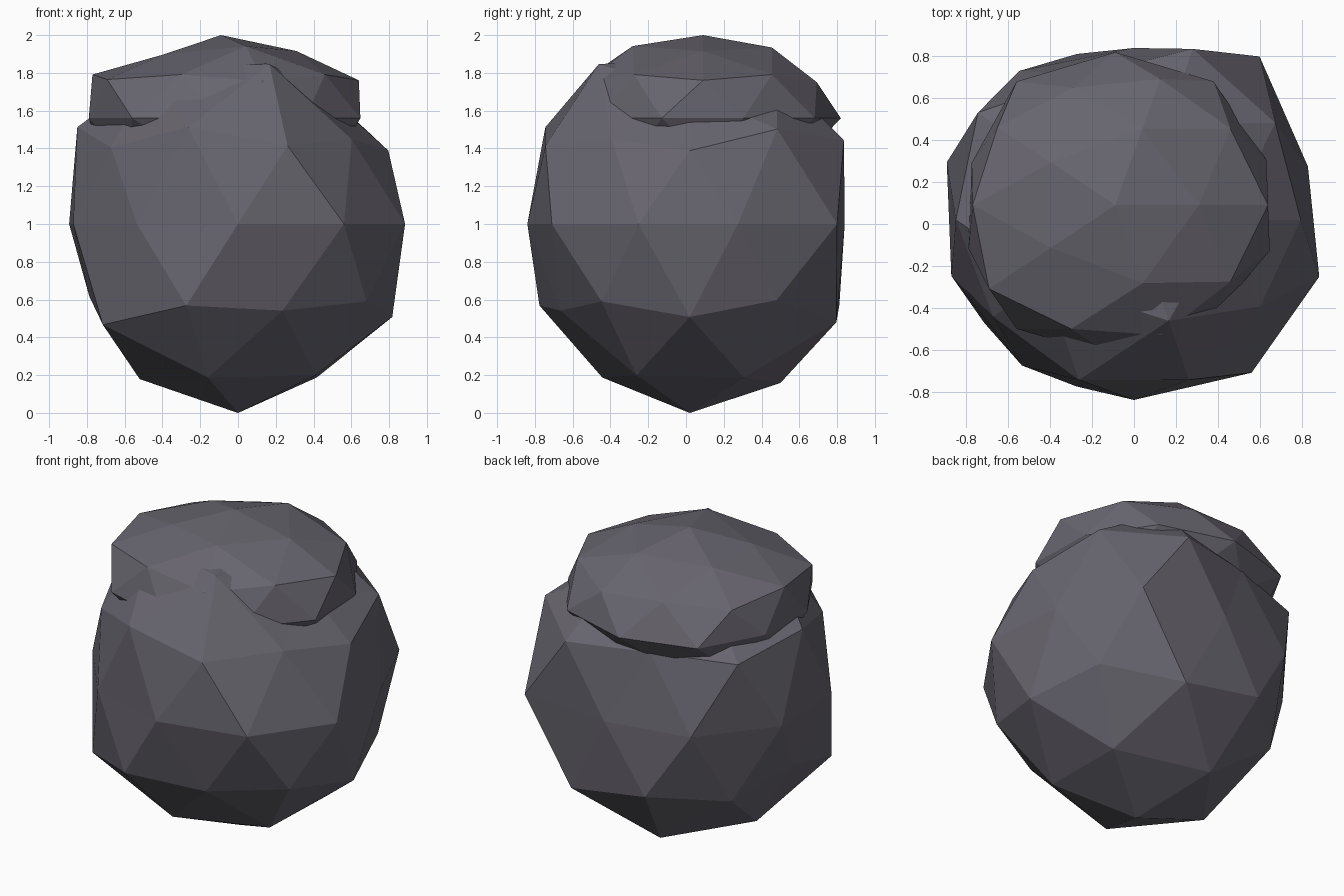
import bpy, bmesh, math

stone = bpy.data.materials.new("dark_grey_stone")
stone.diffuse_color = (0.135, 0.128, 0.155, 1)


def boulder(name, centre, scale, rings):
    """Faceted rock: an icosphere whose points are pushed in or out, ring by ring from the bottom."""
    bm = bmesh.new()
    bmesh.ops.create_icosphere(bm, subdivisions=2, radius=1)
    order = sorted(bm.verts, key=lambda v: (
        round(v.co.z, 1), (math.atan2(v.co.y, v.co.x) + 0.1) % math.tau))
    factors = [f for ring in rings for f in ring]
    for v, f in zip(order, factors):
        v.co = [c + s * f * p for c, s, p in zip(centre, scale, v.co)]
    me = bpy.data.meshes.new(name)
    bm.to_mesh(me)
    bm.free()
    me.materials.append(stone)
    ob = bpy.data.objects.new(name, me)
    bpy.context.collection.objects.link(ob)
    return ob


# Main rock body
boulder("rock_body", (0, 0.02, 1.0), (1.0, 0.945, 0.975), [
    [1.026],
    [0.98, 1.015, 0.99, 0.98, 0.965],
    [0.96, 1.015, 0.95, 1.04, 0.895],
    [0.925, 0.985, 0.88, 0.99, 0.94],
    [0.873, 1.02, 0.868, 0.93, 0.94, 0.917, 0.91, 0.91, 0.955, 0.93],
    [0.89, 1.015, 1.03, 0.93, 0.95],
    [0.98, 0.90, 1.0, 1.0, 0.875],
    [0.85, 0.97, 0.9, 1.0, 1.02],
    [0.9],
])

# Flatter slab sunk into the top, overhanging at the sides and back
boulder("rock_cap", (-0.09, 0.09, 1.56), (0.80, 0.73, 0.44), [
    [0.9],
    [0.9] * 5,
    [0.9] * 5,
    [0.9] * 5,
    [0.95, 1.0, 1.0, 1.0, 0.9, 0.92, 1.0, 1.0, 0.95, 0.97],
    [1.02, 0.97, 0.97, 1.04, 1.0],
    [1.0, 0.95, 1.0, 1.0, 1.0],
    [0.95, 1.0, 0.9, 0.9, 1.02],
    [1.0],
])
